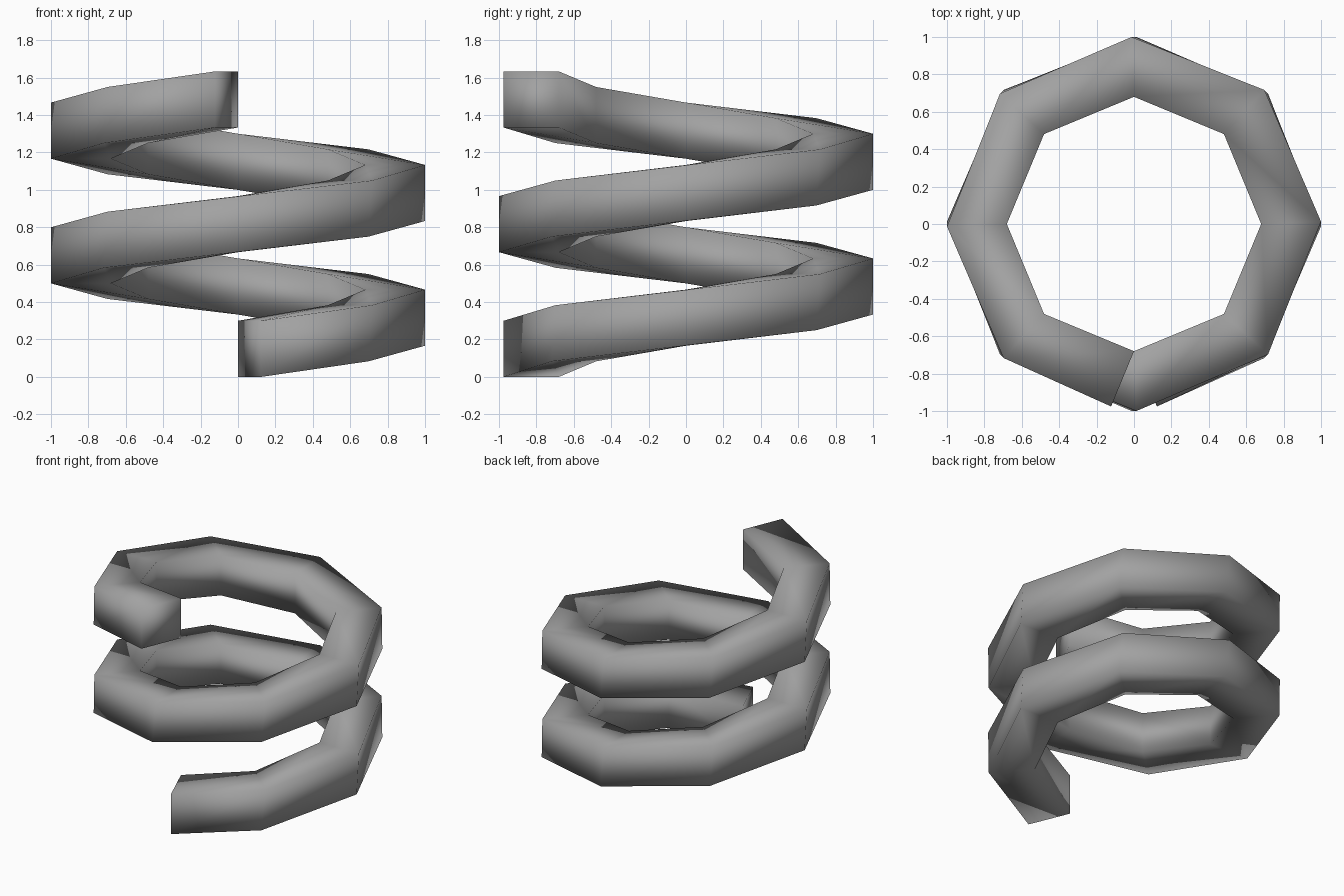
import bpy
import bmesh
from math import sin, cos, pi

cube = bpy.data.objects.get("Cube")
if cube:
    bpy.data.objects.remove(cube, do_unlink=True)

INNER_RADIUS = 0.68
THICKNESS = 0.32
HEIGHT = 0.3
STEPS = 8
TURNS = 2
PITCH = 2 / 3

# Grey metal
grey = bpy.data.materials.new("grey")
grey.use_nodes = True
colour = (0.36, 0.36, 0.36, 1)
grey.diffuse_color = colour
grey.node_tree.nodes["Principled BSDF"].inputs["Base Color"].default_value = colour

# Coil: an upright ribbon climbing around z, starting at the front
bm = bmesh.new()
rungs = []
for i in range(STEPS * TURNS + 1):
    angle = 2 * pi * i / STEPS - pi / 2
    x, y = INNER_RADIUS * cos(angle), INNER_RADIUS * sin(angle)
    z = PITCH * i / STEPS
    rungs.append((bm.verts.new((x, y, z)), bm.verts.new((x, y, z + HEIGHT))))
for (low_a, high_a), (low_b, high_b) in zip(rungs, rungs[1:]):
    bm.faces.new((low_a, low_b, high_b, high_a)).smooth = True

mesh = bpy.data.meshes.new("spring_coil")
bm.to_mesh(mesh)
bm.free()
mesh.materials.append(grey)
coil = bpy.data.objects.new("spring_coil", mesh)
bpy.context.collection.objects.link(coil)

# Thicken the ribbon outwards into a solid bar
solid = coil.modifiers.new("thickness", "SOLIDIFY")
solid.thickness = THICKNESS
solid.offset = 1
solid.use_even_offset = False
